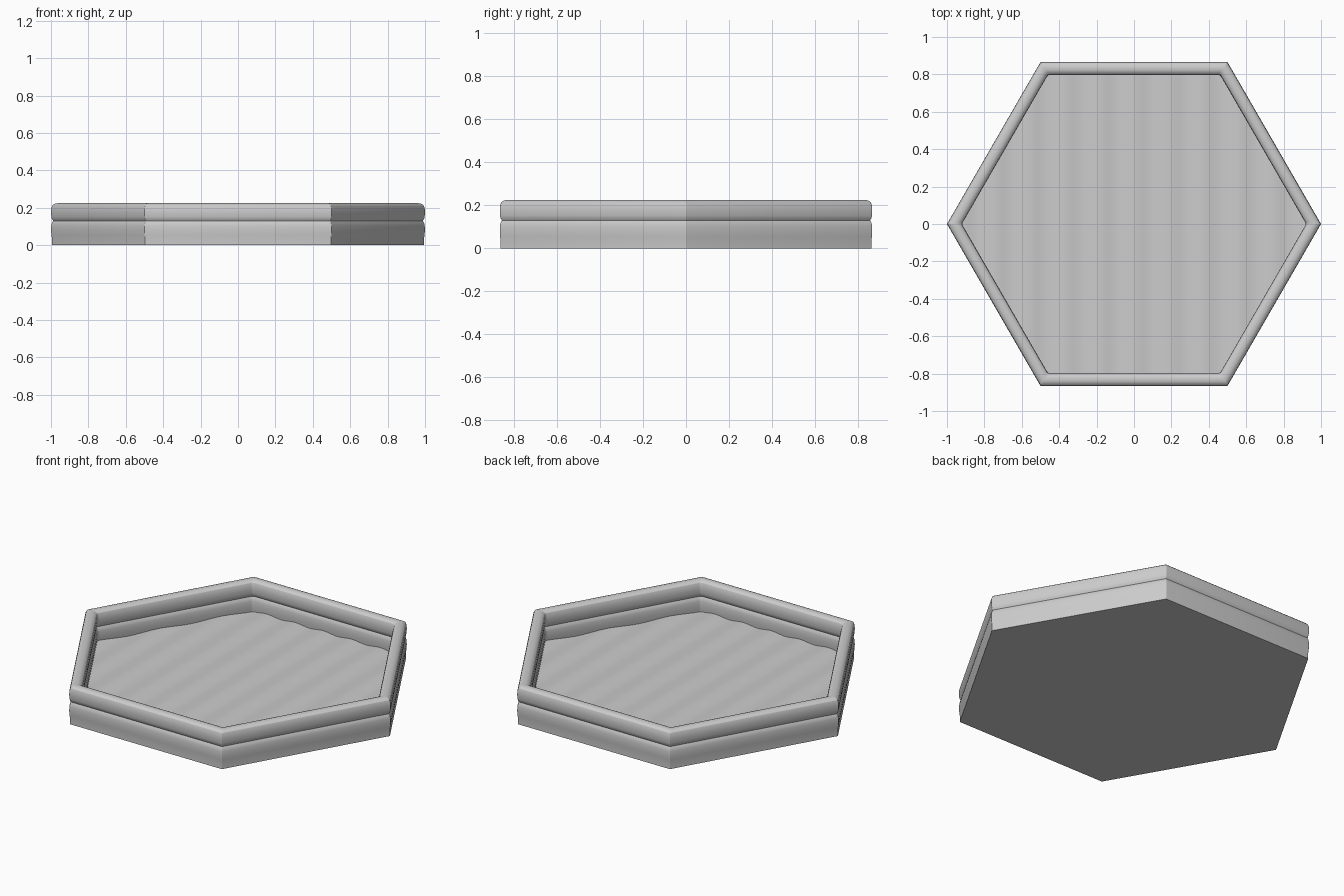
import bpy, bmesh, math
from mathutils import Vector

if "Cube" in bpy.data.objects:
    bpy.data.objects.remove(bpy.data.objects["Cube"])

MID = 0.8315          # apothem of the wall centre line
FLOOR_Z = 0.047


def hex_loop(apothem, z, corner_r, steps=4):
    """Hexagon with pointed ends on x and softly rounded corners."""
    pts = []
    centre_dist = (apothem - corner_r) / math.cos(math.pi / 6)
    for k in range(6):
        a = k * math.pi / 3
        c = Vector((math.cos(a), math.sin(a), 0)) * centre_dist
        for i in range(steps + 1):
            b = a - math.pi / 6 + math.pi / 3 * i / steps
            pts.append((c.x + corner_r * math.cos(b), c.y + corner_r * math.sin(b), z))
    return pts


def finish(bm, name, angle=25):
    bmesh.ops.recalc_face_normals(bm, faces=bm.faces)
    mesh = bpy.data.meshes.new(name)
    bm.to_mesh(mesh)
    bm.free()
    ob = bpy.data.objects.new(name, mesh)
    bpy.context.collection.objects.link(ob)
    bpy.ops.object.select_all(action='DESELECT')
    ob.select_set(True)
    bpy.context.view_layer.objects.active = ob
    bpy.ops.object.shade_smooth_by_angle(angle=math.radians(angle))
    return ob


# Tray wall: two stacked rounded rails, swept round the hexagon
outer = [(0.862, 0.0), (0.862, 0.035), (0.8645, 0.055), (0.866, 0.08),
         (0.865, 0.105), (0.862, 0.12), (0.856, 0.13), (0.862, 0.14),
         (0.865, 0.152), (0.866, 0.175), (0.865, 0.198), (0.860, 0.212),
         (0.852, 0.220), (0.842, 0.2235), (MID, 0.2245)]
inner = [(2 * MID - a, z) for a, z in reversed(outer[:-1])]
profile = [(a, z, 0.004) for a, z in outer] + [(a, z, 0.02) for a, z in inner]

bm = bmesh.new()
loops = [[bm.verts.new(p) for p in hex_loop(a, z, r)] for a, z, r in profile]
for lo, hi in zip(loops, loops[1:]):
    n = len(lo)
    for i in range(n):
        j = (i + 1) % n
        bm.faces.new((lo[i], lo[j], hi[j], hi[i]))
finish(bm, "tray_wall")

# Floor: solid slab with a rippled top, ripples running front to back
bm = bmesh.new()
A = 0.815
R = A / math.cos(math.pi / 6)
rows = []
N = 120
for i in range(N + 1):
    x = (-1 + 2 * i / N) * R * 0.9999
    y = min(A, (R - abs(x)) * math.sqrt(3))
    z = FLOOR_Z + 0.005 * math.cos(2 * math.pi * x / 0.185)
    rows.append([bm.verts.new((x, s * y, z)) for s in (-1, 1)])
for p, q in zip(rows, rows[1:]):
    bm.faces.new((p[0], q[0], q[1], p[1]))
finish(bm, "rippled_floor", 40)

# Flat underside
bm = bmesh.new()
bm.faces.new([bm.verts.new(p) for p in hex_loop(0.862, 0.0, 0.004)])
under = finish(bm, "underside")
under.data.flip_normals() if under.data.polygons[0].normal.z > 0 else None
